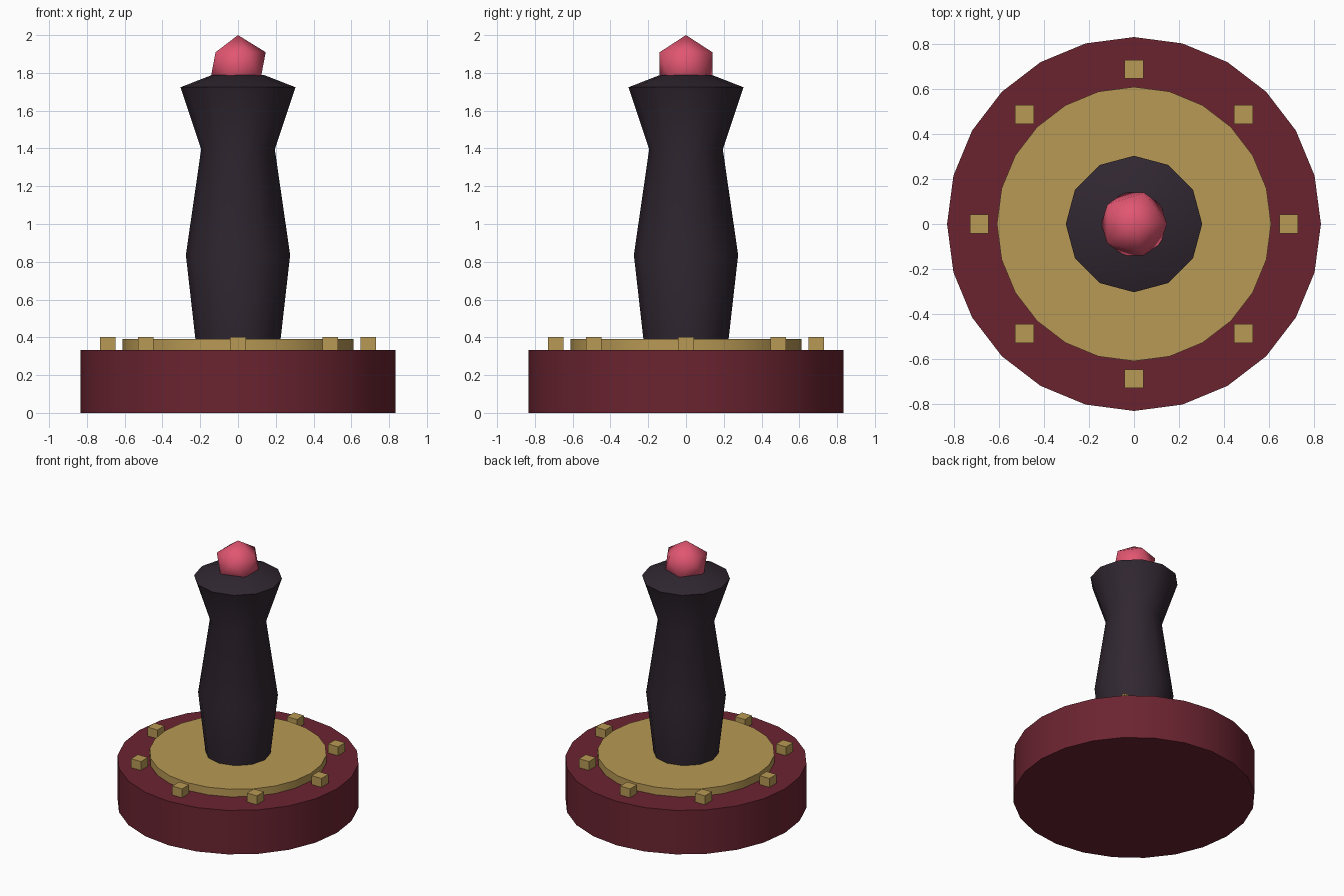
import bpy
import bmesh
import math

cube = bpy.data.objects.get("Cube")
if cube:
    bpy.data.objects.remove(cube, do_unlink=True)


def material(name, rgb):
    mat = bpy.data.materials.new(name)
    mat.use_nodes = True
    mat.diffuse_color = (*rgb, 1)
    mat.node_tree.nodes["Principled BSDF"].inputs["Base Color"].default_value = (*rgb, 1)
    return mat


maroon = material("maroon", (0.147, 0.0176, 0.030))
gold = material("gold", (0.48, 0.32, 0.09))
charcoal = material("dark plum", (0.030, 0.020, 0.030))
pink = material("rose pink", (0.75, 0.093, 0.165))


def finish(name, bm, mat, angle=None):
    """Turn a bmesh into a named object with one material."""
    bmesh.ops.recalc_face_normals(bm, faces=bm.faces)
    mesh = bpy.data.meshes.new(name)
    bm.to_mesh(mesh)
    bm.free()
    mesh.materials.append(mat)
    obj = bpy.data.objects.new(name, mesh)
    bpy.context.collection.objects.link(obj)
    if angle:
        bpy.ops.object.select_all(action='DESELECT')
        obj.select_set(True)
        bpy.context.view_layer.objects.active = obj
        bpy.ops.object.shade_smooth_by_angle(angle=math.radians(angle))
    return obj


def turned(name, profile, sides, mat):
    """Capped lathe shape from (radius, height) pairs."""
    bm = bmesh.new()
    rings = []
    for r, z in profile:
        angles = [math.tau * i / sides for i in range(sides)]
        rings.append([bm.verts.new((r * math.cos(a), r * math.sin(a), z)) for a in angles])
    for low, high in zip(rings, rings[1:]):
        for i in range(sides):
            j = (i + 1) % sides
            bm.faces.new((low[i], low[j], high[j], high[i]))
    bm.faces.new(rings[0])
    bm.faces.new(rings[-1])
    return finish(name, bm, mat, 40)


# Round base, inlaid disc and waisted column
turned("base", [(0.833, 0), (0.833, 0.334)], 24, maroon)
turned("inlay_disc", [(0.611, 0.01), (0.611, 0.392)], 24, gold)
turned("column", [(0.222, 0.36), (0.276, 0.836), (0.195, 1.395),
                  (0.304, 1.724), (0.14, 1.788)], 12, charcoal)

# Faceted gem set into the top
bm = bmesh.new()
bmesh.ops.create_icosphere(bm, subdivisions=1, radius=0.164)
bmesh.ops.translate(bm, verts=bm.verts, vec=(0, 0, 1.836))
finish("gem", bm, pink, 60)

# Ring of square studs
for i in range(8):
    a = math.tau * i / 8
    bm = bmesh.new()
    bmesh.ops.create_cube(bm, size=0.083)
    bmesh.ops.translate(bm, verts=bm.verts,
                        vec=(0.69 * math.cos(a), 0.69 * math.sin(a), 0.36))
    finish(f"stud_{i + 1}", bm, gold)
